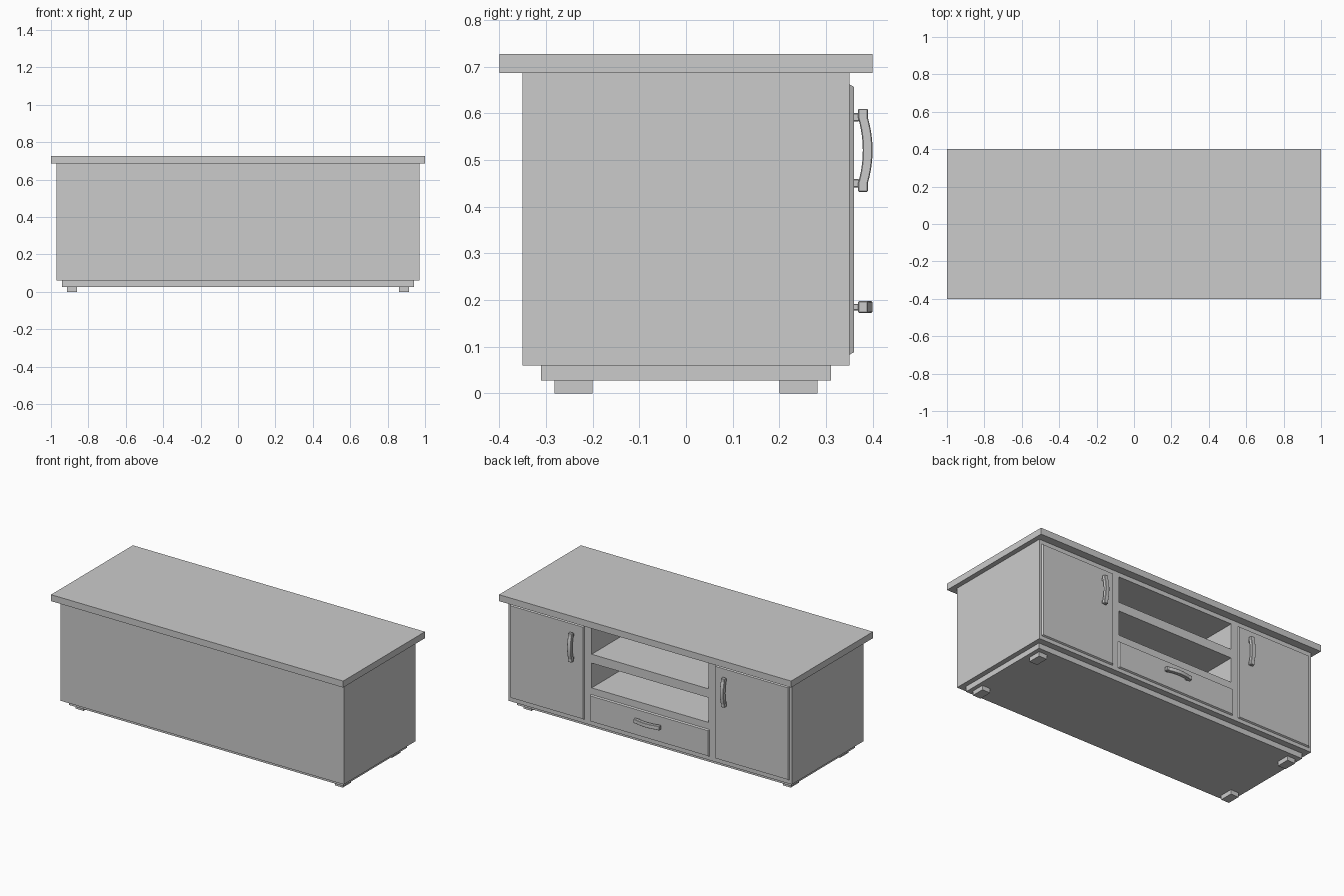
import bpy, bmesh
from mathutils import Matrix

if "Cube" in bpy.data.objects:
    bpy.data.objects.remove(bpy.data.objects["Cube"])


def add_mesh(name, bm):
    bmesh.ops.recalc_face_normals(bm, faces=bm.faces[:])
    mesh = bpy.data.meshes.new(name)
    bm.to_mesh(mesh)
    bm.free()
    obj = bpy.data.objects.new(name, mesh)
    bpy.context.collection.objects.link(obj)
    return obj


def add_box(bm, x, y, z, taper=0.0):
    """Box from (min, max) ranges; taper pulls the +y face inward."""
    verts = bmesh.ops.create_cube(bm, size=1)["verts"]
    mid = [(r[0] + r[1]) / 2 for r in (x, y, z)]
    size = [r[1] - r[0] for r in (x, y, z)]
    for v in verts:
        inset = 2 * taper if v.co.y > 0 else 0
        v.co = (mid[0] + v.co.x * (size[0] - inset),
                mid[1] + v.co.y * size[1],
                mid[2] + v.co.z * (size[2] - inset))


def box(name, x, y, z, taper=0.0):
    bm = bmesh.new()
    add_box(bm, x, y, z, taper)
    return add_mesh(name, bm)


# Top slab, plinth and feet
box("top_slab", (-1, 1), (-0.4, 0.4), (0.687, 0.727))
box("plinth", (-0.94, 0.94), (-0.311, 0.311), (0.027, 0.06))
for sx in (-1, 1):
    for sy in (-1, 1):
        box("foot", sorted((sx * 0.86, sx * 0.915)),
            sorted((sy * 0.2, sy * 0.282)), (0, 0.027))

# Carcass with two open shelf compartments
carcass = box("carcass", (-0.97, 0.97), (-0.351, 0.351), (0.06, 0.687))
for z in ((0.50, 0.66), (0.292, 0.445)):
    cutter = box("shelf_cutter", (-0.4, 0.4), (-0.32, 0.5), z)
    cutter.hide_render = True
    mod = carcass.modifiers.new("shelf_opening", "BOOLEAN")
    mod.operation = "DIFFERENCE"
    mod.solver = "EXACT"
    mod.object = cutter
    bpy.context.view_layer.objects.active = carcass
    bpy.ops.object.modifier_apply(modifier=mod.name)
    bpy.data.objects.remove(cutter)

# Doors and drawer front with sloped edges
for side, sx in (("left", 1), ("right", -1)):
    box(side + "_door", sorted((sx * 0.448, sx * 0.955)),
        (0.351, 0.36), (0.083, 0.662), 0.005)
box("drawer_front", (-0.408, 0.408), (0.351, 0.36), (0.083, 0.25), 0.005)


def handle(name, x, z, horizontal=False):
    """Bowed grip on two short posts, built upright around the origin."""
    bm = bmesh.new()
    half, flat, width = 0.089, 0.07, 0.025
    n = 12
    inner, outer = [(0.369, -half)], [(0.390, -half)]
    for i in range(n + 1):
        t = -1 + 2 * i / n
        bow = 0.010 * (1 - t * t)
        inner.append((0.369 + bow, t * flat))
        outer.append((0.390 + bow, t * flat))
    inner.append((0.369, half))
    outer.append((0.390, half))
    loops = [[bm.verts.new((px, y, zz)) for px, (y, zz) in corners]
             for corners in ([(-width / 2, a), (-width / 2, b),
                              (width / 2, b), (width / 2, a)]
                             for a, b in zip(inner, outer))]
    for a, b in zip(loops, loops[1:]):
        for k in range(4):
            m = (k + 1) % 4
            bm.faces.new((a[k], a[m], b[m], b[k]))
    bm.faces.new(loops[0])
    bm.faces.new(loops[-1])
    for s in (-1, 1):
        add_box(bm, (-0.007, 0.007), (0.358, 0.372),
                sorted((s * 0.062, s * 0.08)))
    rot = Matrix.Rotation(1.5707963, 4, "Y") if horizontal else Matrix()
    bm.transform(Matrix.Translation((x, 0, z)) @ rot)
    obj = add_mesh(name, bm)
    bev = obj.modifiers.new("soft_edges", "BEVEL")
    bev.width = 0.002
    bev.segments = 1


# Handles
handle("left_door_handle", 0.523, 0.521)
handle("right_door_handle", -0.523, 0.521)
handle("drawer_handle", 0, 0.185, True)
